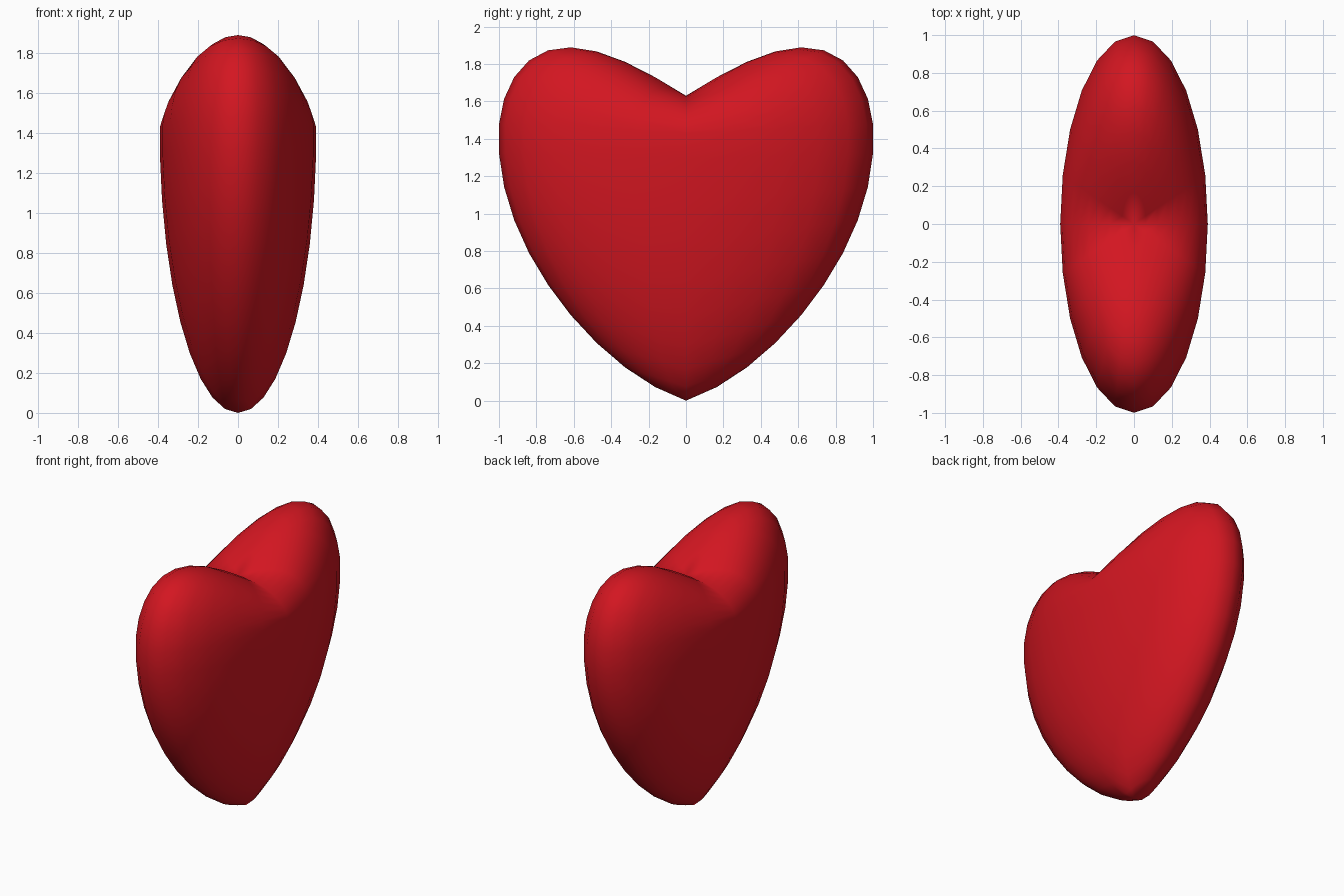
import bpy

if "Cube" in bpy.data.objects:
    bpy.data.objects.remove(bpy.data.objects["Cube"])

# Heart body: a sphere reshaped above and below its widest level
WIDEST_Z = 1.41
bpy.ops.mesh.primitive_uv_sphere_add(segments=24, ring_count=19, radius=1)
heart = bpy.context.object
heart.name = "heart"

for v in heart.data.vertices:
    x, y, z = v.co
    if z > 0:
        # two lobes with a cleft between them
        height = z * (0.22 + 0.63 * abs(y))
    else:
        # taper towards the bottom point
        height = z * (WIDEST_Z - 0.33 * abs(y))
    v.co = (x * 0.392, y * 1.003, WIDEST_Z + height)

bpy.ops.object.shade_smooth()

# Red surface
red = bpy.data.materials.new("red")
red.diffuse_color = (0.65, 0.008, 0.015, 1)
red.use_nodes = True
red.node_tree.nodes["Principled BSDF"].inputs["Base Color"].default_value = red.diffuse_color
heart.data.materials.append(red)
